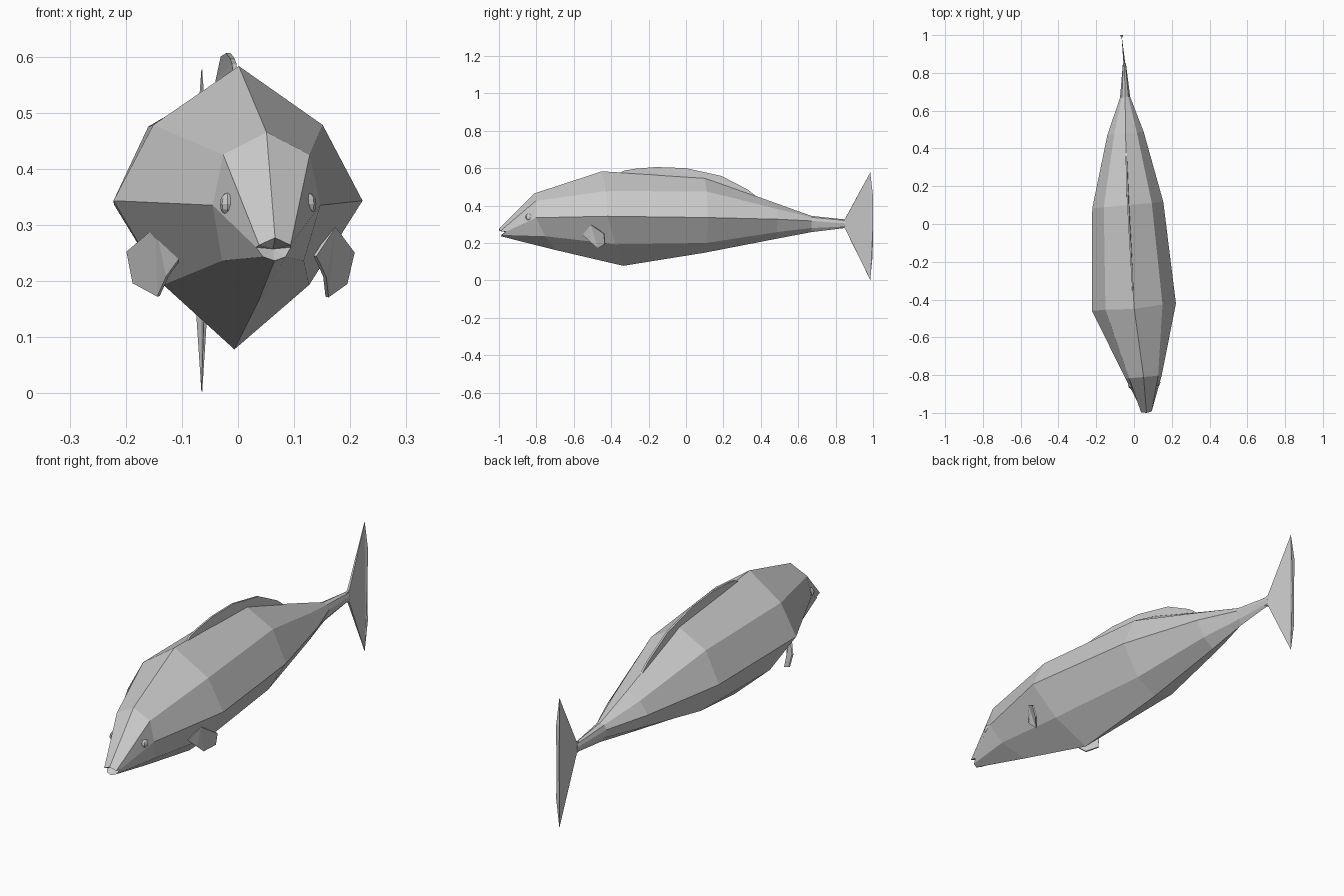
import bpy, bmesh
from mathutils import Vector, Matrix

if "Cube" in bpy.data.objects:
    bpy.data.objects.remove(bpy.data.objects["Cube"])

# Gently bent spine: (y, x)
SPINE = [(-1, .066), (-.8, .05), (-.44, 0), (.1, -.033), (.48, -.045),
         (.67, -.047), (.84, -.05), (1, -.066)]


def bend(w, y, z):
    """Place an offset from the spine in the world, turned slightly with the bend."""
    y = max(-1, min(1, y))
    for (y0, x0), (y1, x1) in zip(SPINE, SPINE[1:]):
        if y <= y1:
            break
    x = x0 + (x1 - x0) * (y - y0) / (y1 - y0)
    return Vector((x + w, y + .09 * w, z))


def finish(name, bm):
    bmesh.ops.recalc_face_normals(bm, faces=bm.faces)
    mesh = bpy.data.meshes.new(name)
    bm.to_mesh(mesh)
    bm.free()
    obj = bpy.data.objects.new(name, mesh)
    bpy.context.collection.objects.link(obj)
    return obj


def thin_fin(name, outline, thick):
    """Solid sheet from (y, z, thickness factor) points, following the spine."""
    bm = bmesh.new()
    sides = [[bm.verts.new(bend(s * thick * t, y, z)) for y, z, t in outline]
             for s in (-1, 1)]
    n = len(outline)
    for ring in sides:
        bm.faces.new(ring)
    for i in range(n):
        j = (i + 1) % n
        bm.faces.new((sides[0][i], sides[0][j], sides[1][j], sides[1][i]))
    bmesh.ops.triangulate(bm, faces=[f for f in bm.faces if len(f.verts) > 4])
    return finish(name, bm)


# Body: eight-sided sections, each top / upper / side / lower / bottom as (y, half width, z)
SECTIONS = [
    [(-1, 0, .277), (-.995, .028, .264), (-.965, .031, .26), (-.985, .02, .243), (-.99, 0, .236)],
    [(-.81, 0, .465), (-.81, .077, .425), (-.81, .096, .335), (-.76, .073, .236), (-.70, 0, .163)],
    [(-.45, 0, .583), (-.44, .151, .478), (-.44, .222, .343), (-.39, .13, .193), (-.335, 0, .078)],
    [(.1, 0, .55), (.1, .127, .475), (.1, .188, .336), (.1, .105, .2), (.1, 0, .148)],
    [(.48, 0, .413), (.48, .06, .382), (.48, .096, .327), (.48, .055, .258), (.48, 0, .222)],
    [(.67, 0, .345), (.67, .017, .337), (.67, .027, .318), (.67, .016, .28), (.67, 0, .258)],
    [(.85, 0, .326), (.85, .006, .32), (.85, .008, .305), (.85, .006, .288), (.85, 0, .28)],
]
bm = bmesh.new()
rings = []
for sec in SECTIONS:
    right = [bm.verts.new(bend(w, y, z)) for y, w, z in sec]
    left = [bm.verts.new(bend(-w, y, z)) for y, w, z in sec[3:0:-1]]
    rings.append(right + left)
for a, b in zip(rings, rings[1:]):
    for i in range(8):
        j = (i + 1) % 8
        bm.faces.new((a[i], a[j], b[j], b[i]))
bm.faces.new(rings[-1])
# Open mouth: the snout ring closes on a point set back inside
throat = bm.verts.new(bend(0, -.955, .257))
for i in range(8):
    bm.faces.new((rings[0][i], rings[0][(i + 1) % 8], throat))
finish("body", bm)

# Tail fin with pointed tips
thin_fin("tail_fin", [(.82, .322, .6), (.85, .328, .6), (.985, .577, .1), (.998, .46, 1),
                      (1, .30, .7), (.997, .13, 1), (.985, .003, .1), (.85, .278, .6),
                      (.82, .285, .6)], .008)

# Dorsal fin
thin_fin("dorsal_fin", [(-.36, .57, 1), (-.33, .587, 1), (-.27, .597, 1), (-.16, .606, 1),
                        (0, .6, 1), (.19, .558, 1), (.33, .485, 1), (.38, .446, 1),
                        (.25, .47, 1), (.1, .52, 1), (-.16, .55, 1)], .004)

# Pectoral fins and eyes, mirrored about the spine
FIN = [(.118, -.56, .245), (.158, -.52, .297), (.201, -.455, .252),
       (.189, -.448, .196), (.15, -.483, .172), (.14, -.525, .208)]
for side, tag in ((1, "right"), (-1, "left")):
    bm = bmesh.new()
    face = bm.faces.new([bm.verts.new(bend(side * w, y, z)) for w, y, z in FIN])
    bmesh.ops.triangulate(bm, faces=[face])
    bmesh.ops.solidify(bm, geom=bm.faces[:], thickness=.006)
    finish("pectoral_fin_" + tag, bm)

    bm = bmesh.new()
    spot = Matrix.Translation(bend(side * .072, -.845, .337))
    bmesh.ops.create_uvsphere(bm, u_segments=8, v_segments=6, radius=.02,
                              matrix=spot @ Matrix.Diagonal((.7, 1, 1, 1)))
    finish("eye_" + tag, bm)
